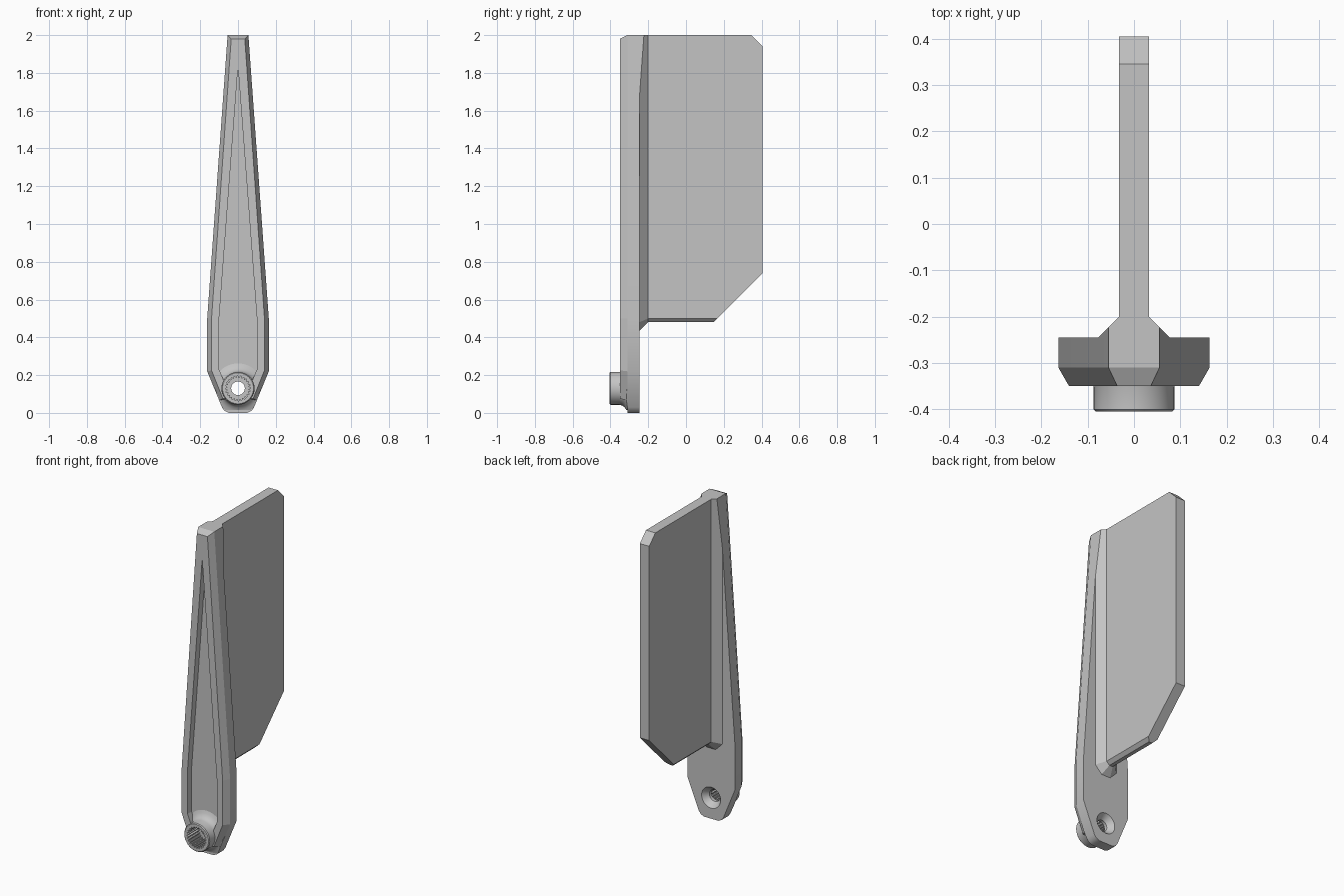
import bpy, bmesh
from math import cos, sin, pi

cube = bpy.data.objects.get("Cube")
if cube:
    bpy.data.objects.remove(cube, do_unlink=True)

grey = bpy.data.materials.new("plain grey")
grey.use_nodes = True
colour = (0.55, 0.55, 0.55, 1)
grey.diffuse_color = colour
grey.node_tree.nodes["Principled BSDF"].inputs["Base Color"].default_value = colour

HUB_Z = 0.13


def loft(name, sections):
    """Closed solid through (y, [(x, z), ...]) sections."""
    bm = bmesh.new()
    rings = [[bm.verts.new((x, y, z)) for x, z in pts] for y, pts in sections]
    n = len(rings[0])
    for a, b in zip(rings, rings[1:]):
        for i in range(n):
            j = (i + 1) % n
            bm.faces.new((a[i], a[j], b[j], b[i]))
    bm.faces.new(rings[0])
    bm.faces.new(rings[-1])
    bmesh.ops.recalc_face_normals(bm, faces=bm.faces)
    mesh = bpy.data.meshes.new(name)
    bm.to_mesh(mesh)
    bm.free()
    mesh.materials.append(grey)
    obj = bpy.data.objects.new(name, mesh)
    bpy.context.collection.objects.link(obj)
    return obj


def mirrored(half):
    """Complete an outline from its right half, listed top to bottom."""
    return half + [(-x, z) for x, z in reversed(half) if x > 0]


def circle(r, n=64):
    return [(r * cos(2 * pi * i / n), HUB_Z + r * sin(2 * pi * i / n))
            for i in range(n)]


def clip(obj, point, normal):
    """Slice away everything on the normal side of a plane."""
    bm = bmesh.new()
    bm.from_mesh(obj.data)
    bmesh.ops.bisect_plane(bm, geom=bm.verts[:] + bm.edges[:] + bm.faces[:],
                           plane_co=point, plane_no=normal, clear_outer=True)
    edges = [e for e in bm.edges if e.is_boundary]
    bmesh.ops.holes_fill(bm, edges=edges, sides=0)
    bmesh.ops.recalc_face_normals(bm, faces=bm.faces)
    bm.to_mesh(obj.data)
    bm.free()


def activate(obj):
    bpy.ops.object.select_all(action='DESELECT')
    obj.select_set(True)
    bpy.context.view_layer.objects.active = obj


def cut(obj, cutter):
    mod = obj.modifiers.new("cut", 'BOOLEAN')
    mod.operation = 'DIFFERENCE'
    mod.solver = 'EXACT'
    mod.object = cutter
    activate(obj)
    bpy.ops.object.modifier_apply(modifier=mod.name)


# Arm: a tapered back plate with a bevelled raised rim in front
outline = mirrored([(0.055, 2), (0.163, 0.5), (0.163, 0.22), (0.085, 0.03),
                    (0.072, 0.011), (0.05, 0)])
plate = loft("arm_plate", [(-0.245, outline), (-0.31, outline)])

rim_base = mirrored([(0.055, 2), (0.163, 0.5), (0.163, 0.22), (0.1, 0.067)])
rim_face = mirrored([(0.036, 1.98), (0.14, 0.5), (0.14, 0.225), (0.08, 0.075)])
rim = loft("arm_rim", [(-0.31, rim_base), (-0.35, rim_face)])

# Long pointed pocket in the rim
pocket_outline = mirrored([(0, 1.83), (0.1, 0.5), (0.1, 0.23), (0.05, 0.11)])
pocket = loft("pocket_cutter", [(-0.4, pocket_outline), (-0.3, pocket_outline)])
cut(rim, pocket)

# Hub with a flared foot, trimmed to the lower sides of the arm
hub_profile = [(-0.309, 0.135), (-0.316, 0.115), (-0.326, 0.1), (-0.338, 0.091),
               (-0.352, 0.087), (-0.4, 0.087), (-0.405, 0.082)]
hub = loft("hub", [(y, circle(r)) for y, r in hub_profile])
for side in (1, -1):
    clip(hub, (side * 0.163, 0, 0.22), (side * 0.19, 0, -0.078))
clip(hub, (0, 0, 0.015), (0, 0, -1))

# Splined socket, through hole and countersink at the back
teeth = 24
spline = []
for i in range(teeth * 4):
    r = 0.066 if i % 4 < 2 else 0.056
    a = 2 * pi * i / (teeth * 4)
    spline.append((r * cos(a), HUB_Z + r * sin(a)))
socket = loft("socket_cutter", [(-0.45, spline), (-0.3, spline)])
bore = loft("bore_cutter", [(y, circle(r, 48)) for y, r in
                            [(-0.235, 0.073), (-0.28, 0.036), (-0.45, 0.036)]])
for part in (plate, rim, hub):
    cut(part, socket)
    cut(part, bore)
for helper in (pocket, socket, bore):
    bpy.data.objects.remove(helper, do_unlink=True)

# Fin with bevelled lower edge and clipped rear corners
fin_section = mirrored([(0.032, 2), (0.032, 0.5), (0.012, 0.48)])
fin = loft("fin", [(-0.2, fin_section), (0.405, fin_section)])
clip(fin, (0, 0.165, 0.5), (0, 1, -1))
clip(fin, (0, 0.345, 2), (0, 1, 1))

# Sloped root joining the fin to the arm, trimmed to the arm taper
root_section = mirrored([(0.077, 2), (0.077, 0.481), (0.031, 0.435)])
root = loft("fin_root", [(-0.245, root_section), (-0.2, fin_section)])
for side in (1, -1):
    clip(root, (side * 0.163, 0, 0.5), (side * 1.5, 0, 0.108))

# Smooth only the round parts
for part in (hub, plate):
    activate(part)
    bpy.ops.object.shade_smooth_by_angle(angle=pi / 6)
